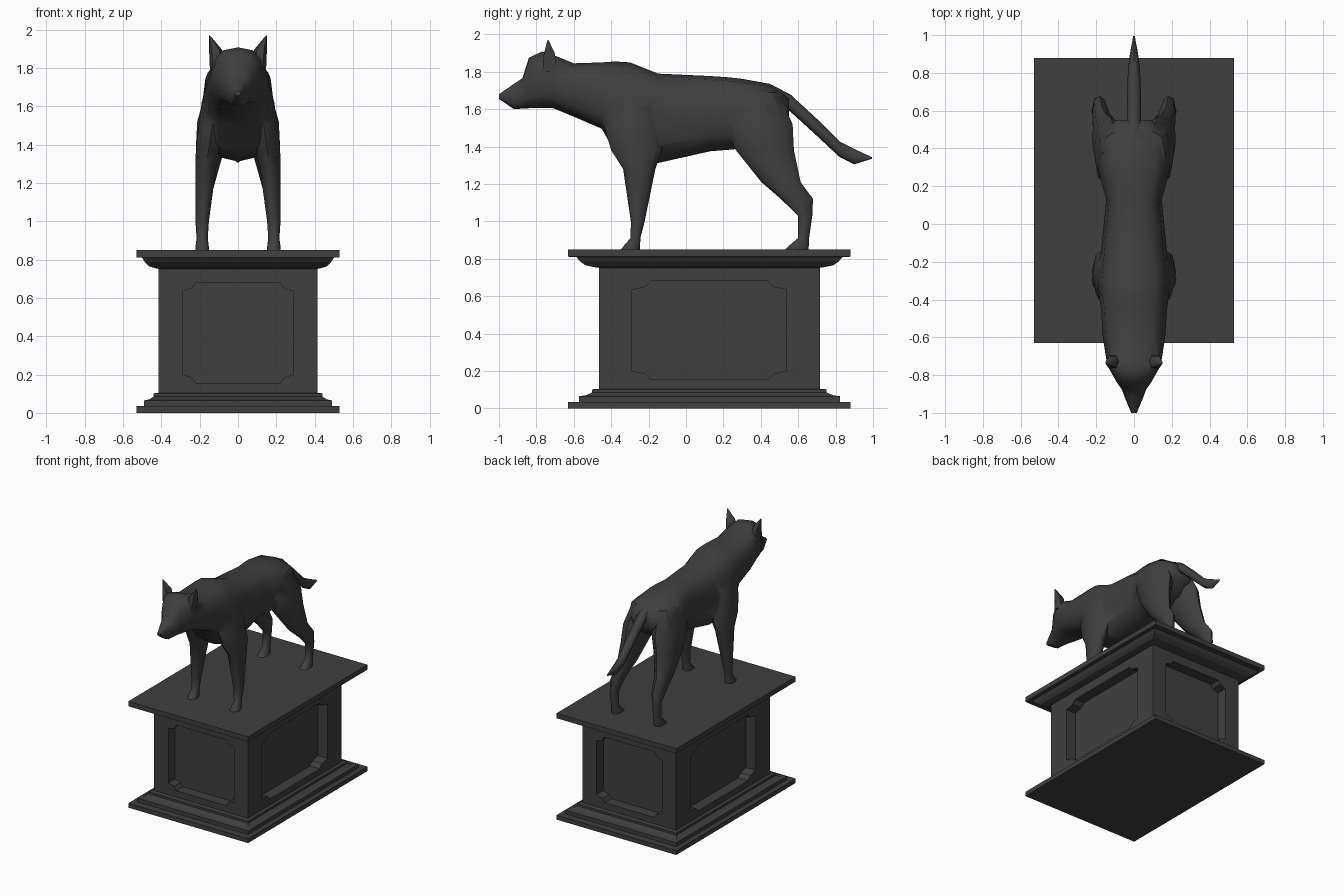
import bpy, bmesh, math

if "Cube" in bpy.data.objects:
    bpy.data.objects.remove(bpy.data.objects["Cube"])

RATIO, CY = 1.424, 0.125      # plinth length/width ratio and centre
DEPTH = 0.085                 # panel recess

mat = bpy.data.materials.new("dark_bronze")
mat.diffuse_color = (0.05, 0.05, 0.05, 1)
mat.use_nodes = True
mat.node_tree.nodes["Principled BSDF"].inputs["Base Color"].default_value = mat.diffuse_color


def loft(name, rings):
    """Closed solid skinned through rings of equal point count."""
    bm = bmesh.new()
    loops = [[bm.verts.new(p) for p in r] for r in rings]
    n = len(loops[0])
    for a, b in zip(loops, loops[1:]):
        for i in range(n):
            j = (i + 1) % n
            bm.faces.new((a[i], a[j], b[j], b[i]))
    bm.faces.new(loops[0][::-1])
    bm.faces.new(loops[-1])
    bmesh.ops.recalc_face_normals(bm, faces=bm.faces)
    me = bpy.data.meshes.new(name)
    bm.to_mesh(me)
    bm.free()
    ob = bpy.data.objects.new(name, me)
    bpy.context.collection.objects.link(ob)
    me.materials.append(mat)
    return ob


def oval(n, rx, ry, power=1.0):
    out = []
    for i in range(n):
        c, s = (f(2 * math.pi * i / n) for f in (math.cos, math.sin))
        out.append((rx * math.copysign(abs(c) ** power, c),
                    ry * math.copysign(abs(s) ** power, s)))
    return out


def along_y(name, slices, n, power):
    """Slices: y, top z, bottom z, half width."""
    return loft(name, [[(x, y, (t + b) / 2 + z) for x, z in oval(n, w, (t - b) / 2, power)]
                       for y, t, b, w in slices])


def along_z(name, slices, side, n=8):
    """Slices: z, centre y, half depth, centre x, half width."""
    return loft(name, [[(side * (cx + x), cy + y, z) for x, y in oval(n, hx, hy, 0.85)]
                       for z, cy, hy, cx, hx in slices])


def boolean(target, tool, op):
    m = target.modifiers.new(op.lower(), 'BOOLEAN')
    m.object, m.operation, m.solver = tool, op, 'EXACT'
    bpy.context.view_layer.objects.active = target
    bpy.ops.object.modifier_apply(modifier=m.name)
    bpy.data.objects.remove(tool)


# Plinth: moulded profile swept as rectangles
profile = [(.53, 0), (.53, .035), (.49, .035), (.49, .065), (.465, .07), (.44, .085),
           (.44, .102), (.415, .105), (.415, .752), (.43, .755), (.465, .765),
           (.485, .785), (.50, .81), (.53, .811), (.53, .85)]
plinth = loft("plinth", [[(sx * h, CY + sy * h * RATIO, z)
                          for sx, sy in ((1, 1), (-1, 1), (-1, -1), (1, -1))]
                         for h, z in profile])

# Recessed panels with notched corners on all four sides
corner = [(.29, .217), (.24, .232), (.22, .2625)]
outline = []
for sx, sz, step in ((1, 1, 1), (-1, 1, -1), (-1, -1, 1), (1, -1, -1)):
    outline += [(sx * a, sz * b) for a, b in corner[::step]]
for s in (-1, 1):
    front = [[(a, CY + s * d, .4175 + b) for a, b in outline]
             for d in (.415 * RATIO - DEPTH, .7)]
    boolean(plinth, loft("panel_cutter", front), 'DIFFERENCE')
    flank = [[(s * d, CY + a * RATIO, .4175 + b) for a, b in outline]
             for d in (.415 - DEPTH, .5)]
    boolean(plinth, loft("panel_cutter", flank), 'DIFFERENCE')

# Dog: head, neck and trunk
dog = along_y("dog", [
    (-1.0, 1.68, 1.655, .015), (-.92, 1.735, 1.60, .048), (-.875, 1.765, 1.603, .065),
    (-.84, 1.875, 1.605, .09), (-.77, 1.908, 1.607, .13), (-.71, 1.89, 1.605, .148),
    (-.60, 1.845, 1.56, .165), (-.45, 1.85, 1.495, .175), (-.38, 1.855, 1.37, .185),
    (-.30, 1.85, 1.325, .19), (-.15, 1.79, 1.312, .175), (.13, 1.777, 1.375, .147),
    (.23, 1.77, 1.383, .175), (.30, 1.762, 1.39, .19), (.45, 1.735, 1.45, .185),
    (.55, 1.66, 1.54, .095)], 12, .75)

# Tail
boolean(dog, along_y("tail", [
    (.46, 1.73, 1.64, .04), (.56, 1.677, 1.585, .038), (.70, 1.548, 1.457, .036),
    (.82, 1.428, 1.345, .032), (.90, 1.387, 1.305, .022), (.995, 1.343, 1.335, .004)],
    8, 1), 'UNION')

# Legs and ears, both sides
fore = [(1.74, -.31, .08, .10, .055), (1.62, -.30, .13, .125, .065), (1.50, -.29, .145, .135, .07),
        (1.38, -.265, .135, .152, .068),
        (1.28, -.25, .086, .168, .054), (1.0, -.258, .037, .187, .035), (.91, -.27, .026, .187, .029),
        (.875, -.287, .042, .187, .034), (.85, -.297, .05, .187, .036)]
hind = [(1.69, .37, .12, .10, .065), (1.52, .385, .185, .125, .088), (1.38, .422, .155, .145, .075),
        (1.21, .508, .105, .168, .05), (1.12, .593, .086, .182, .038), (1.03, .637, .038, .187, .03),
        (.91, .628, .03, .187, .027), (.875, .607, .05, .187, .034), (.85, .592, .062, .187, .036)]
ear = [(1.80, -.73, .042, .105, .042), (1.895, -.73, .034, .117, .034), (1.97, -.738, .003, .149, .003)]
for side in (-1, 1):
    boolean(dog, along_z("front_leg", fore, side), 'UNION')
    boolean(dog, along_z("hind_leg", hind, side), 'UNION')
    boolean(dog, along_z("ear", ear, side, 6), 'UNION')

# Soft shading on the animal, crisp edges kept
bpy.ops.object.select_all(action='DESELECT')
dog.select_set(True)
bpy.context.view_layer.objects.active = dog
bpy.ops.object.shade_smooth_by_angle(angle=math.radians(55))
